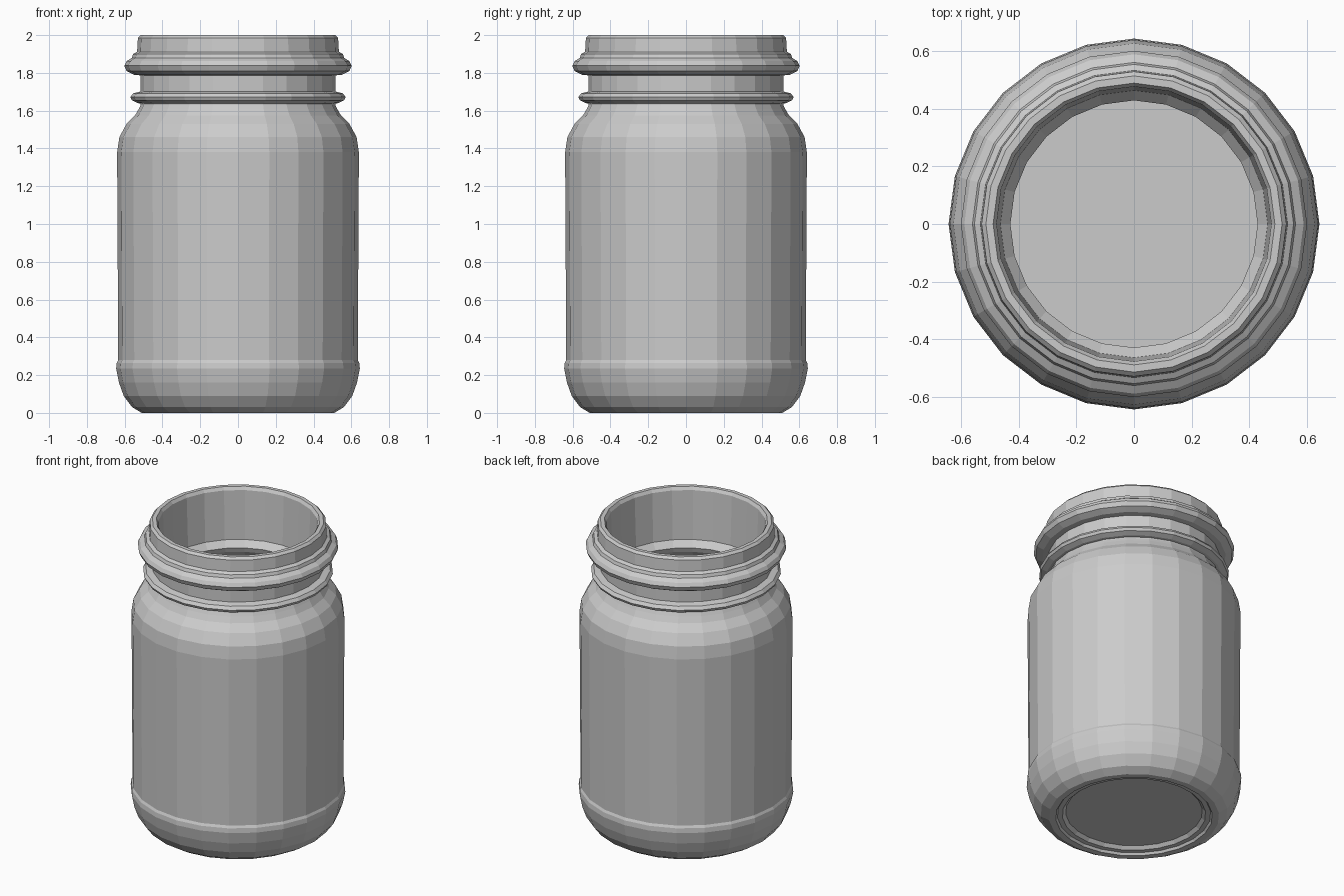
import bpy
import bmesh
from math import cos, sin, tau

cube = bpy.data.objects.get("Cube")
if cube:
    bpy.data.objects.remove(cube, do_unlink=True)

SIDES = 24

grey = bpy.data.materials.new("plain grey")
grey.use_nodes = True
colour = (0.6, 0.6, 0.6, 1)
grey.diffuse_color = colour
grey.node_tree.nodes["Principled BSDF"].inputs["Base Color"].default_value = colour


def lathe(name, profile, closed=False):
    """Spin (radius, height) points around z; an open profile gets capped ends."""
    bm = bmesh.new()
    rings = [[bm.verts.new((r * cos(tau * i / SIDES), r * sin(tau * i / SIDES), z))
              for i in range(SIDES)] for r, z in profile]
    pairs = list(zip(rings, rings[1:]))
    if closed:
        pairs.append((rings[-1], rings[0]))
    for low, high in pairs:
        for i in range(SIDES):
            j = (i + 1) % SIDES
            bm.faces.new((low[i], low[j], high[j], high[i]))
    if not closed:
        bm.faces.new(rings[0])
        bm.faces.new(rings[-1])
    bmesh.ops.recalc_face_normals(bm, faces=bm.faces)
    mesh = bpy.data.meshes.new(name)
    bm.to_mesh(mesh)
    bm.free()
    mesh.materials.append(grey)
    obj = bpy.data.objects.new(name, mesh)
    bpy.context.collection.objects.link(obj)
    return obj


# Foot with recessed base, rounded lower bulge, straight wall and shoulder
outside = [(0.41, 0.035), (0.43, 0.015), (0.46, 0.015), (0.47, 0.0), (0.51, 0.0),
           (0.56, 0.03), (0.605, 0.09), (0.63, 0.16), (0.645, 0.235), (0.642, 0.265),
           (0.634, 0.28), (0.64, 1.38), (0.628, 1.46), (0.59, 1.53), (0.545, 1.575),
           (0.525, 1.61)]
# Neck and mouth rim
neck = [(0.515, 1.63), (0.515, 1.79), (0.535, 1.9), (0.53, 1.985), (0.515, 2.0),
        (0.49, 2.0), (0.478, 1.98)]
# Hollow interior, narrowing below the neck and widening into the body
inside = [(0.465, 1.66), (0.43, 1.62), (0.44, 1.59), (0.52, 1.51), (0.575, 1.42),
          (0.585, 0.26), (0.55, 0.13), (0.45, 0.07)]
lathe("jar_body", outside + neck + inside)

# Bead at the base of the neck
lathe("lower_neck_bead", [(0.5, 1.635), (0.53, 1.64), (0.562, 1.655), (0.57, 1.672),
                          (0.555, 1.692), (0.5, 1.705)], closed=True)

# Wide lid bead with a sloping collar above it
lathe("upper_neck_bead", [(0.5, 1.785), (0.55, 1.79), (0.59, 1.81), (0.602, 1.838),
                          (0.59, 1.862), (0.562, 1.88), (0.555, 1.9), (0.52, 1.92)],
      closed=True)
